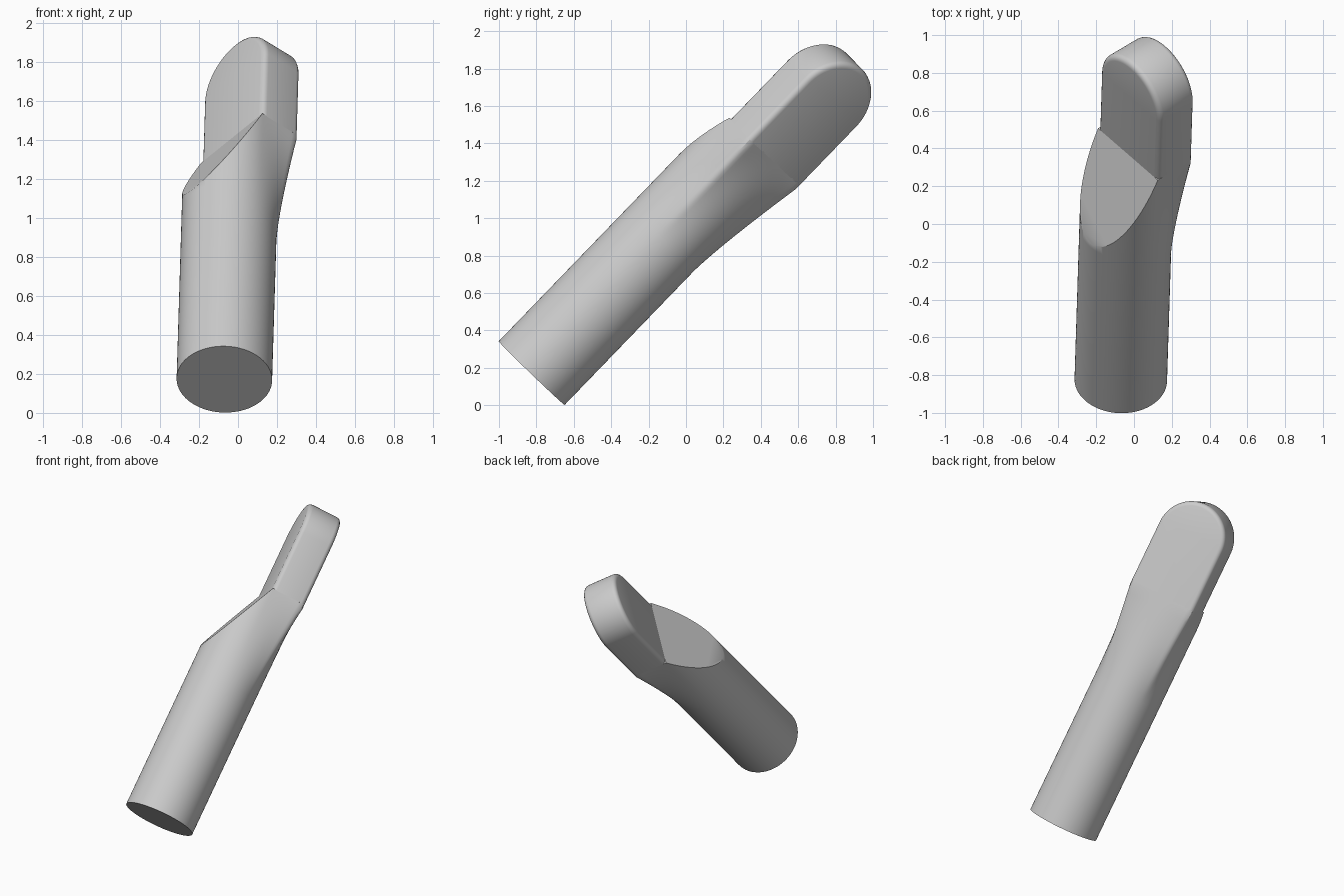
import bpy, bmesh, math
from mathutils import Vector, Matrix

if "Cube" in bpy.data.objects:
    bpy.data.objects.remove(bpy.data.objects["Cube"])

R = 0.245            # shaft radius, also tab thickness and half width
ROUND = 0.03         # edge rounding of the tab
LOFT_START, SHOULDER, TAB_CENTRE = 1.0, 1.72, 2.155
SEGMENTS = 128

# Local frame: x across the tab, y out of its inner face, z along the shaft
axis = Vector((0.022, 0.695, 0.72)).normalized()
across = Vector((-0.645, 0.54, -0.54))
across = (across - axis * across.dot(axis)).normalized()
normal = axis.cross(across)
frame = Matrix((across, normal, axis)).transposed().to_4x4()
frame.translation = (-0.07, -0.825, 0.172)

grey = bpy.data.materials.new("plain grey")
grey.use_nodes = True
colour = (0.6, 0.6, 0.6, 1)
grey.diffuse_color = colour
grey.node_tree.nodes["Principled BSDF"].inputs["Base Color"].default_value = colour


def finish(bm, name):
    bmesh.ops.recalc_face_normals(bm, faces=bm.faces)
    mesh = bpy.data.meshes.new(name)
    bm.to_mesh(mesh)
    bm.free()
    mesh.transform(frame)
    mesh.materials.append(grey)
    obj = bpy.data.objects.new(name, mesh)
    bpy.context.collection.objects.link(obj)
    bpy.ops.object.select_all(action='DESELECT')
    obj.select_set(True)
    bpy.context.view_layer.objects.active = obj
    bpy.ops.object.shade_smooth_by_angle(angle=math.radians(30))


def section(t, blend):
    """Round section whose lower half blends into a rounded rectangle."""
    points = []
    for i in range(SEGMENTS):
        a = math.tau * i / SEGMENTS
        p = Vector((math.cos(a), math.sin(a))) * R
        if p.y < -1e-6:
            q = p * (R / max(abs(p.x), abs(p.y)))
            lim = R - ROUND
            core = Vector((max(-lim, min(lim, q.x)), max(-lim, q.y)))
            q = core + (q - core).normalized() * ROUND
            p = p.lerp(q, blend)
        points.append((p.x, p.y, t))
    return points


# Shaft: cylinder lofted into the tab section, then cut by a sloping plane
bm = bmesh.new()
steps = 12
stations = [(0, 0)]
for i in range(steps + 1):
    s = i / steps
    stations.append((LOFT_START + (SHOULDER - 0.03 - LOFT_START) * s, s ** 1.3))
stations.append((SHOULDER, 1))
rings = [[bm.verts.new(p) for p in section(t, f)] for t, f in stations]
for low, high in zip(rings, rings[1:]):
    for i in range(SEGMENTS):
        j = (i + 1) % SEGMENTS
        bm.faces.new((low[i], low[j], high[j], high[i]))
bm.faces.new(rings[0])
bm.faces.new(rings[-1])
cut = bmesh.ops.bisect_plane(
    bm, geom=bm.verts[:] + bm.edges[:] + bm.faces[:], dist=1e-5,
    plane_co=(0, 0, SHOULDER), plane_no=(0, SHOULDER - 1.2, R), clear_outer=True)
bmesh.ops.holes_fill(bm, edges=[e for e in bm.edges if e.is_boundary], sides=0)
finish(bm, "shaft")

# Tab: flat plate with a round end and softened rims
bm = bmesh.new()
start = SHOULDER - 0.005
outline = [(-R, start), (R, start)]
for i in range(49):
    a = math.pi * i / 48
    outline.append((R * math.cos(a), TAB_CENTRE + R * math.sin(a)))
inner = [bm.verts.new((x, 0, z)) for x, z in outline]
outer = [bm.verts.new((x, -R, z)) for x, z in outline]
bm.faces.new(inner)
bm.faces.new(outer)
for i in range(len(outline)):
    j = (i + 1) % len(outline)
    bm.faces.new((inner[i], inner[j], outer[j], outer[i]))
rims = [e for e in bm.edges
        if abs(e.verts[0].co.y - e.verts[1].co.y) < 1e-6
        and max(v.co.z for v in e.verts) > start + 0.01]
bmesh.ops.recalc_face_normals(bm, faces=bm.faces)
bmesh.ops.bevel(bm, geom=rims, offset=ROUND, segments=4, profile=0.5, affect='EDGES')
finish(bm, "tab")
